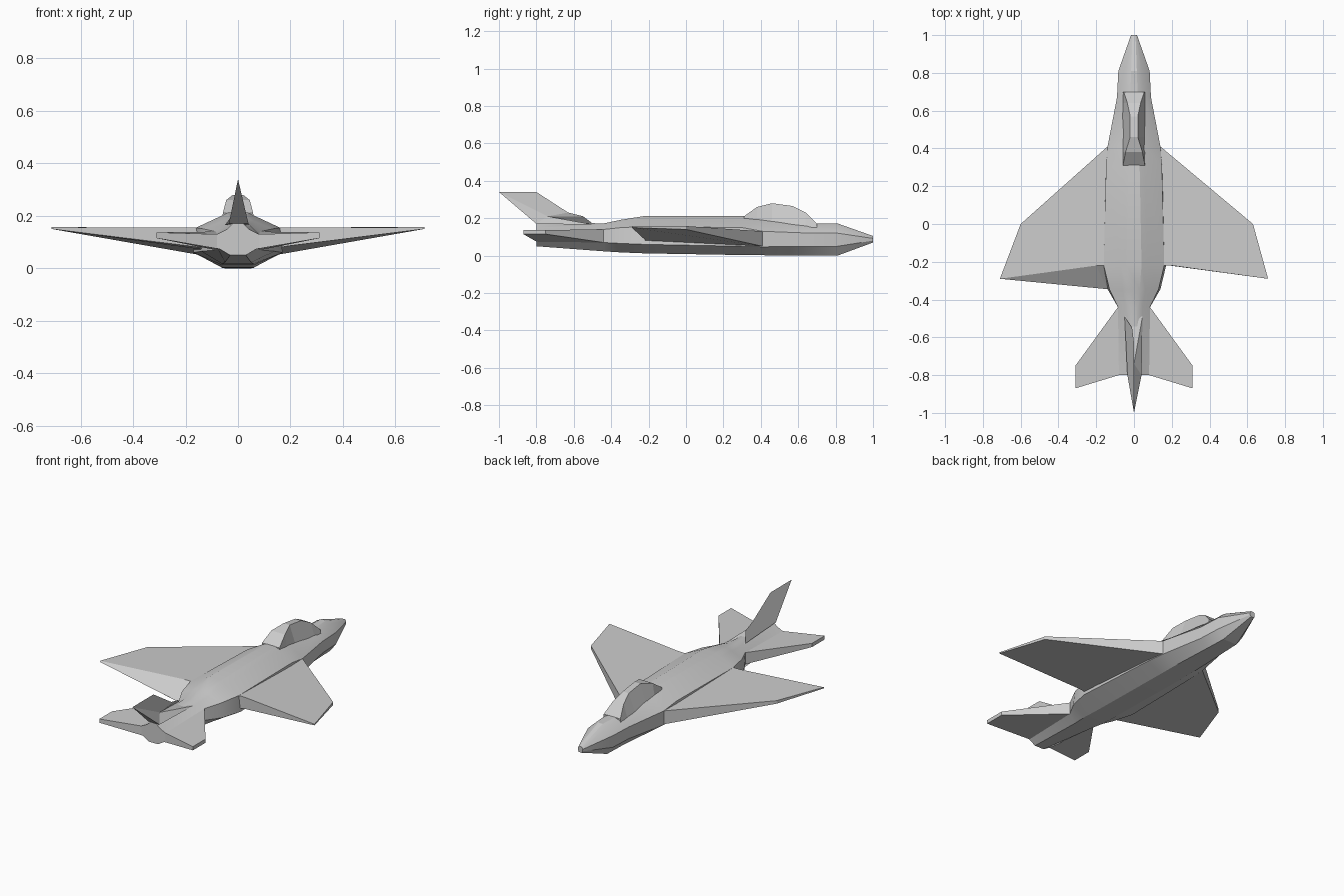
import bpy, bmesh

if "Cube" in bpy.data.objects:
    bpy.data.objects.remove(bpy.data.objects["Cube"])


def finish(name, verts, faces, smooth=None):
    mesh = bpy.data.meshes.new(name)
    mesh.from_pydata(verts, [], faces)
    bm = bmesh.new()
    bm.from_mesh(mesh)
    bmesh.ops.recalc_face_normals(bm, faces=bm.faces)
    bm.to_mesh(mesh)
    bm.free()
    ob = bpy.data.objects.new(name, mesh)
    bpy.context.collection.objects.link(ob)
    if smooth:
        bpy.ops.object.select_all(action='DESELECT')
        ob.select_set(True)
        bpy.context.view_layer.objects.active = ob
        bpy.ops.object.shade_smooth_by_angle(angle=smooth)
    return ob


def loft(name, sections, smooth=None):
    """Skin symmetric cross-sections: (y, [(half_width, z), ...] top to bottom)."""
    verts, faces = [], []
    n = 2 * len(sections[0][1])
    for y, half in sections:
        ring = list(half) + [(-x, z) for x, z in reversed(half)]
        verts += [(x, y, z) for x, z in ring]
    for s in range(len(sections) - 1):
        for i in range(n):
            j = (i + 1) % n
            faces.append((s * n + i, s * n + j, s * n + n + j, s * n + n + i))
    faces.append(tuple(range(n)))
    faces.append(tuple(range(len(verts) - n, len(verts))))
    return finish(name, verts, faces, smooth)


def slab(name, top, bottom, side=1):
    """Closed tapered panel between two outlines."""
    n = len(top)
    verts = [(side * x, y, z) for x, y, z in top + bottom]
    faces = [tuple(range(n)), tuple(range(n, 2 * n))]
    faces += [(i, (i + 1) % n, n + (i + 1) % n, n + i) for i in range(n)]
    return finish(name, verts, faces)


# Fuselage: top edge, shoulder, upper chine, lower chine, keel
loft("fuselage", [
    (1.00, [(.008, .105), (.013, .10), (.016, .092), (.016, .08), (.010, .07)]),
    (0.81, [(.015, .172), (.04, .16), (.083, .12), (.083, .05), (.045, .0)]),
    (0.67, [(.02, .17), (.05, .16), (.09, .12), (.09, .05), (.05, .0)]),
    (0.41, [(.03, .20), (.06, .187), (.14, .13), (.14, .047), (.06, .002)]),
    (0.30, [(.03, .212), (.06, .20), (.148, .15), (.15, .05), (.06, .003)]),
    (-0.22, [(.04, .212), (.07, .197), (.16, .155), (.17, .06), (.06, .012)]),
    (-0.345, [(.03, .192), (.06, .18), (.13, .15), (.14, .065), (.06, .017)]),
    (-0.44, [(.02, .172), (.045, .165), (.085, .14), (.085, .07), (.05, .023)]),
    (-0.80, [(.01, .18), (.04, .15), (.08, .13), (.08, .08), (.03, .05)]),
], smooth=0.35)

# Faceted canopy with a narrow roof
loft("canopy", [
    (y, [(w, z), (.06, base)]) for y, w, z, base in [
        (.70, .055, .17, .14), (.64, .035, .23, .15), (.57, .02, .265, .165),
        (.46, .02, .28, .17), (.38, .045, .26, .175), (.31, .058, .21, .18)]])

# Wings: the left lower skin reaches further back than the right
for label, side, kink, rear in (("right", 1, .63, (.19, -.22, .085)),
                                ("left", -1, .60, (.14, -.345, .08))):
    slab(label + "_wing",
         [(.05, .41, .14), (.14, .41, .13), (kink, 0, .158), (.71, -.29, .157),
          (.20, -.22, .155), (.05, -.22, .155)],
         [(.05, .41, .045), (.14, .41, .05), (kink, 0, .14), (.71, -.29, .15),
          rear, (.05, rear[1], .06)], side)
    # Tailplanes
    slab(label + "_tailplane",
         [(.02, -.44, .14), (.085, -.44, .14), (.31, -.75, .137),
          (.31, -.87, .137), (.08, -.80, .13), (.02, -.80, .13)],
         [(.02, -.44, .06), (.085, -.44, .07), (.31, -.75, .115),
          (.31, -.87, .115), (.08, -.80, .075), (.02, -.80, .07)], side)

# Swept fin, flaring into a notched base
finish("tail_fin",
       [(0, -1.0, .34), (0, -.80, .34), (0, -.63, .23), (0, -.74, .21),
        (-.035, -.80, .17), (-.05, -.49, .165), (-.01, -.55, .21),
        (.04, -.80, .17), (.045, -.49, .165)],
       [(0, 1, 2, 6, 5, 4), (0, 1, 2, 3), (0, 3, 7), (3, 8, 7),
        (2, 6, 3), (6, 5, 3), (0, 4, 7), (3, 5, 8), (4, 5, 8, 7)])
